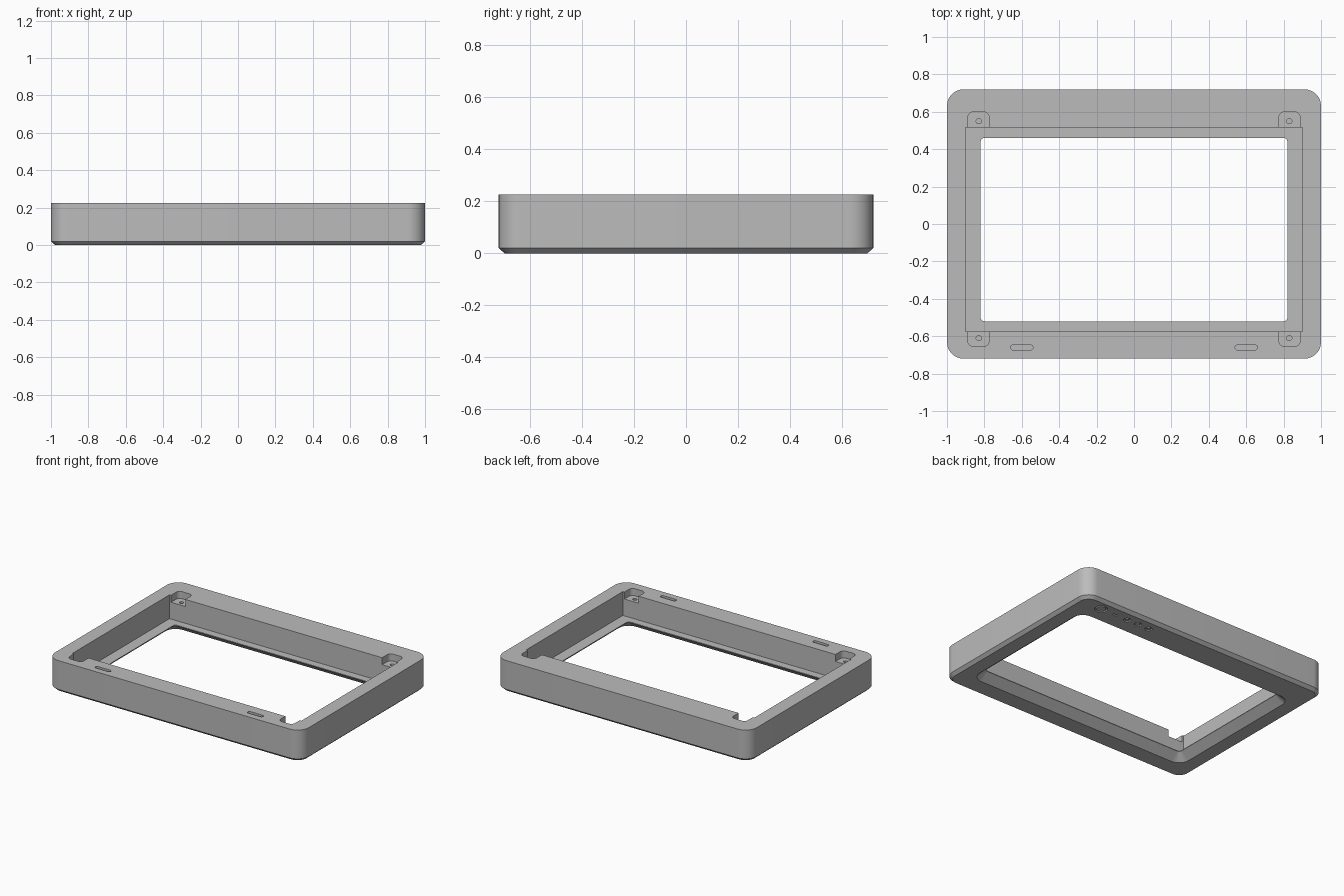
import bpy, bmesh, math

old = bpy.data.objects.get("Cube")
if old:
    bpy.data.objects.remove(old)

grey = bpy.data.materials.new("plain grey")
grey.use_nodes = True
COLOUR = (0.5, 0.5, 0.5, 1)
grey.diffuse_color = COLOUR
grey.node_tree.nodes["Principled BSDF"].inputs["Base Color"].default_value = COLOUR


def outline(x0, x1, y0, y1, r, steps):
    """Rounded rectangle, counter-clockwise."""
    points = []
    corners = [(x1 - r, y1 - r), (x0 + r, y1 - r), (x0 + r, y0 + r), (x1 - r, y0 + r)]
    for quarter, (cx, cy) in enumerate(corners):
        for i in range(steps + 1 if r else 1):
            a = (quarter + i / steps) * math.pi / 2
            points.append((cx + r * math.cos(a), cy + r * math.sin(a)))
    return points


def loft(name, x0, x1, y0, y1, r, levels, steps=8):
    """Solid through (z, inset) levels of one rounded rectangle."""
    bm = bmesh.new()
    rings = []
    for z, d in levels:
        pts = outline(x0 + d, x1 - d, y0 + d, y1 - d, r - d if r else 0, steps)
        rings.append([bm.verts.new((x, y, z)) for x, y in pts])
    for low, high in zip(rings, rings[1:]):
        for i in range(len(low)):
            j = (i + 1) % len(low)
            bm.faces.new((low[i], low[j], high[j], high[i]))
    bm.faces.new(rings[0][::-1])
    bm.faces.new(rings[-1])
    return finish(name, bm)


def disc(name, x, y, r, z0, z1, hole=0):
    """Round cutter, or a ring when it has a hole."""
    bm = bmesh.new()
    n = 24
    radii = [(r, z0), (r, z1)] + ([(hole, z1), (hole, z0)] if hole else [])
    rings = [[bm.verts.new((x + q * math.cos(math.tau * i / n),
                            y + q * math.sin(math.tau * i / n), z)) for i in range(n)]
             for q, z in radii]
    pairs = list(zip(rings, rings[1:]))
    if hole:
        pairs.append((rings[-1], rings[0]))
    else:
        bm.faces.new(rings[0][::-1])
        bm.faces.new(rings[1])
    for a, b in pairs:
        for i in range(n):
            j = (i + 1) % n
            bm.faces.new((a[i], a[j], b[j], b[i]))
    return finish(name, bm)


def finish(name, bm):
    bmesh.ops.recalc_face_normals(bm, faces=bm.faces[:])
    mesh = bpy.data.meshes.new(name)
    bm.to_mesh(mesh)
    bm.free()
    mesh.materials.append(grey)
    ob = bpy.data.objects.new(name, mesh)
    bpy.context.collection.objects.link(ob)
    return ob


# Bezel body with a chamfered lower rim
TOP, LEDGE = 0.225, 0.055
frame = loft("bezel_frame", -1, 1, -0.72, 0.72, 0.09,
             [(0, 0.022), (0.02, 0), (TOP, 0)], 12)

# Main cavity, and the window flaring outward below the ledge
cutters = [
    loft("cavity_cutter", -0.9, 0.9, -0.575, 0.515, 0, [(LEDGE, 0), (0.4, 0)]),
    loft("window_cutter", -0.82, 0.82, -0.52, 0.46, 0.02,
         [(-0.01, -0.071), (0.05, 0), (0.1, 0)]),
]

# Screw recesses with pilot holes, and slots in the front rail
for s in (-1, 1):
    xa, xb = sorted((s * 0.775, s * 0.888))
    for ya, yb, yh in ((0.45, 0.6, 0.55), (-0.655, -0.5, -0.61)):
        cutters.append(loft("recess_cutter", xa, xb, ya, yb, 0.03, [(TOP - 0.05, 0), (0.3, 0)]))
        cutters.append(disc("pilot_cutter", s * 0.83, yh, 0.014, 0.11, 0.25))
    xa, xb = sorted((s * 0.54, s * 0.66))
    cutters.append(loft("slot_cutter", xa, xb, -0.673, -0.647, 0.0125, [(TOP - 0.04, 0), (0.3, 0)]))

# Engraved control marks under the back rail
ROW = 0.635
cutters.append(disc("large_mark_cutter", 0.81, ROW, 0.042, -0.02, 0.01, 0.032))
cutters.append(loft("dash_mark_cutter", 0.67, 0.71, ROW - 0.006, ROW + 0.006, 0, [(-0.02, 0), (0.01, 0)]))
for x in (0.59, 0.5, 0.41):
    cutters.append(disc("small_mark_cutter", x, ROW, 0.024, -0.02, 0.01, 0.015))

bpy.context.view_layer.objects.active = frame
for c in cutters:
    mod = frame.modifiers.new(c.name, "BOOLEAN")
    mod.operation = "DIFFERENCE"
    mod.solver = "EXACT"
    mod.object = c
    bpy.ops.object.modifier_apply(modifier=mod.name)
    bpy.data.objects.remove(c)

# Smooth rounded corners, sharp edges elsewhere
bpy.ops.object.select_all(action="DESELECT")
frame.select_set(True)
bpy.ops.object.shade_smooth_by_angle(angle=math.radians(25))
